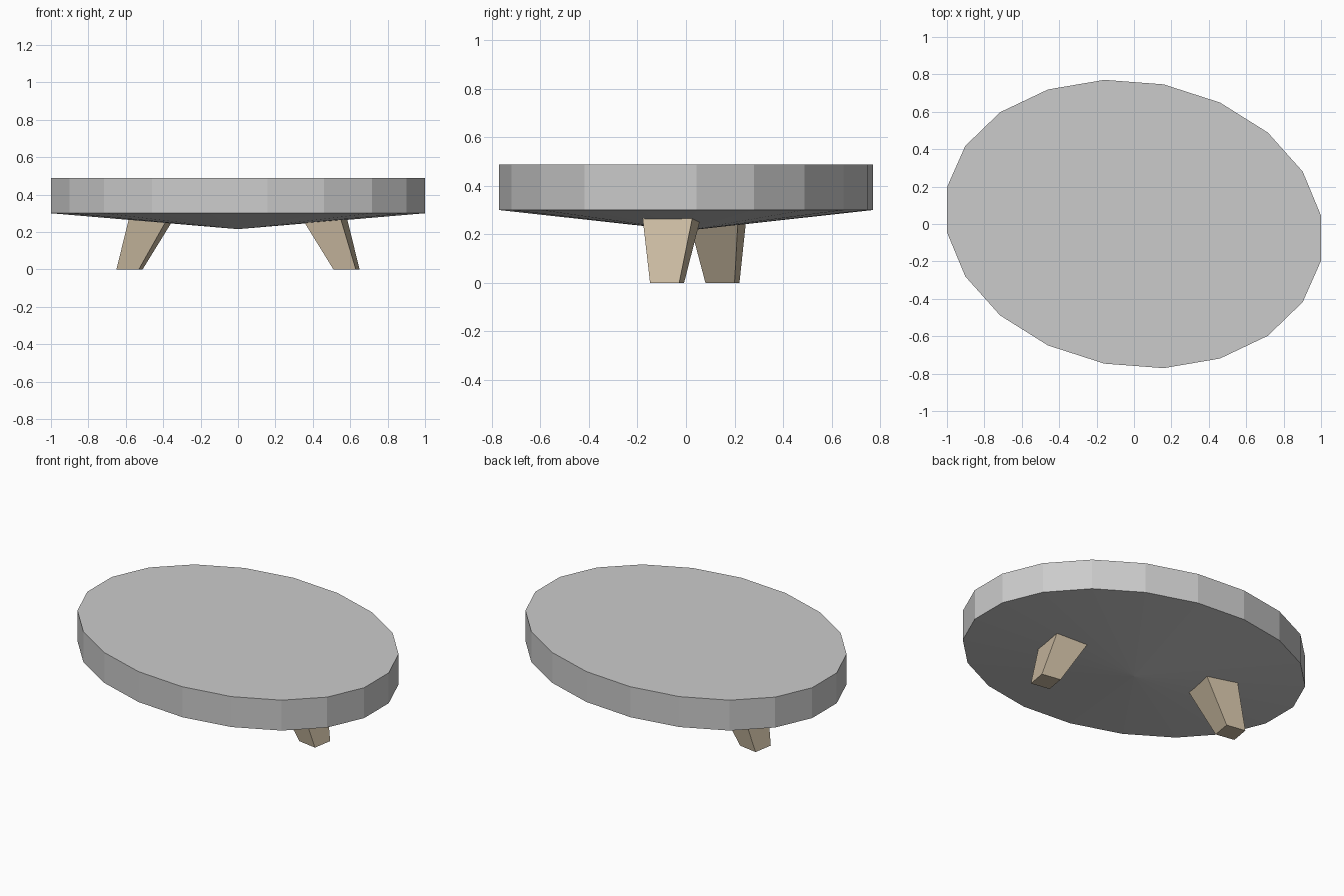
import bpy, bmesh
from math import cos, sin, radians

if "Cube" in bpy.data.objects:
    bpy.data.objects.remove(bpy.data.objects["Cube"])

SIDES = 20


def finish(name, bm, mat=None):
    bmesh.ops.recalc_face_normals(bm, faces=bm.faces)
    mesh = bpy.data.meshes.new(name)
    bm.to_mesh(mesh)
    bm.free()
    obj = bpy.data.objects.new(name, mesh)
    bpy.context.collection.objects.link(obj)
    if mat:
        mesh.materials.append(mat)
    return obj


# Slab top: skewed oval with a shallow cone underneath
bm = bmesh.new()
angles = [radians(9 + 360 / SIDES * i) for i in range(SIDES)]
rings = [[bm.verts.new((1.0125 * cos(t), 0.768 * sin(t) - 0.077 * cos(t), z))
          for t in angles] for z in (0.30, 0.488)]
low, high = rings
tip = bm.verts.new((0, 0, 0.215))
bm.faces.new(high)
for i in range(SIDES):
    j = (i + 1) % SIDES
    bm.faces.new((low[i], low[j], high[j], high[i]))
    bm.faces.new((low[j], low[i], tip))
finish("table_top", bm)

# Splayed, tapered legs
wood = bpy.data.materials.new("leg_wood")
wood.diffuse_color = (0.6, 0.5, 0.36, 1)
wood.use_nodes = True
wood.node_tree.nodes["Principled BSDF"].inputs["Base Color"].default_value = wood.diffuse_color


def leg(name, foot, head, z_head=0.255, z_end=0.275):
    """Square section, foot and head centres given, running into the slab."""
    bm = bmesh.new()
    k = z_end / z_head
    ends = []
    for f, z in ((0, 0), (k, z_end)):
        cx, cy = (a + (b - a) * f for a, b in zip(foot, head))
        r = 0.086 + (0.144 - 0.086) * f
        ends.append([bm.verts.new((cx + r * cos(radians(a)), cy + r * sin(radians(a)), z))
                     for a in (35.5, 125.5, 215.5, 305.5)])
    a, b = ends
    bm.faces.new(a)
    bm.faces.new(b)
    for i in range(4):
        j = (i + 1) % 4
        bm.faces.new((a[i], a[j], b[j], b[i]))
    finish(name, bm, wood)


leg("right_leg", (0.58, -0.078), (0.47, -0.06))
leg("left_leg", (-0.58, 0.15), (-0.47, 0.13))
